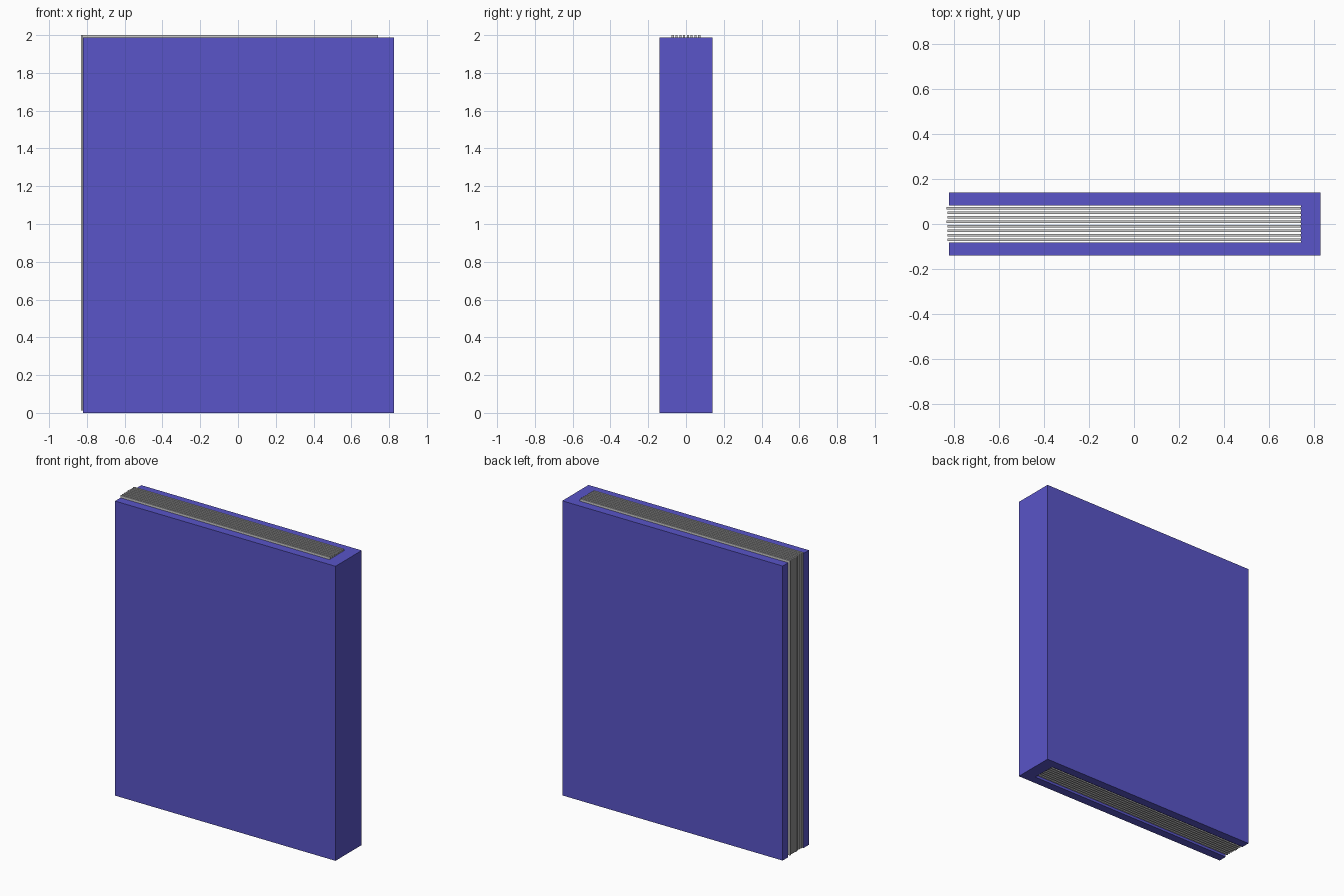
import bpy, bmesh

if "Cube" in bpy.data.objects:
    bpy.data.objects.remove(bpy.data.objects["Cube"])

blue = bpy.data.materials.new("cover_blue")
blue.diffuse_color = (0.10, 0.09, 0.58, 1)
blue.use_nodes = True
blue.node_tree.nodes["Principled BSDF"].inputs["Base Color"].default_value = blue.diffuse_color


def prism(name, outline, z0, z1, mat=None):
    """Extrude an xy outline from z0 to z1."""
    bm = bmesh.new()
    face = bm.faces.new([bm.verts.new((x, y, z0)) for x, y in outline])
    top = bmesh.ops.extrude_face_region(bm, geom=[face])["geom"]
    bmesh.ops.translate(bm, vec=(0, 0, z1 - z0),
                        verts=[v for v in top if isinstance(v, bmesh.types.BMVert)])
    bmesh.ops.recalc_face_normals(bm, faces=bm.faces)
    mesh = bpy.data.meshes.new(name)
    bm.to_mesh(mesh)
    bm.free()
    ob = bpy.data.objects.new(name, mesh)
    bpy.context.collection.objects.link(ob)
    if mat:
        mesh.materials.append(mat)
    return ob


# Cover: two boards joined by the spine on the right
prism("cover", [(-0.82, -0.14), (0.826, -0.14), (0.826, 0.14), (-0.82, 0.14),
                (-0.82, 0.082), (0.74, 0.082), (0.74, -0.082), (-0.82, -0.082)],
      0, 1.988, blue)

# Pages: thin separate sheets, a few standing slightly proud
for i in range(8):
    y = -0.07 + i * 0.02
    left = -0.83 if i in (4, 7) else -0.826
    prism(f"page_{i + 1}", [(left, y - 0.0055), (0.74, y - 0.0055),
                            (0.74, y + 0.0055), (left, y + 0.0055)], 0.012, 2.0)
